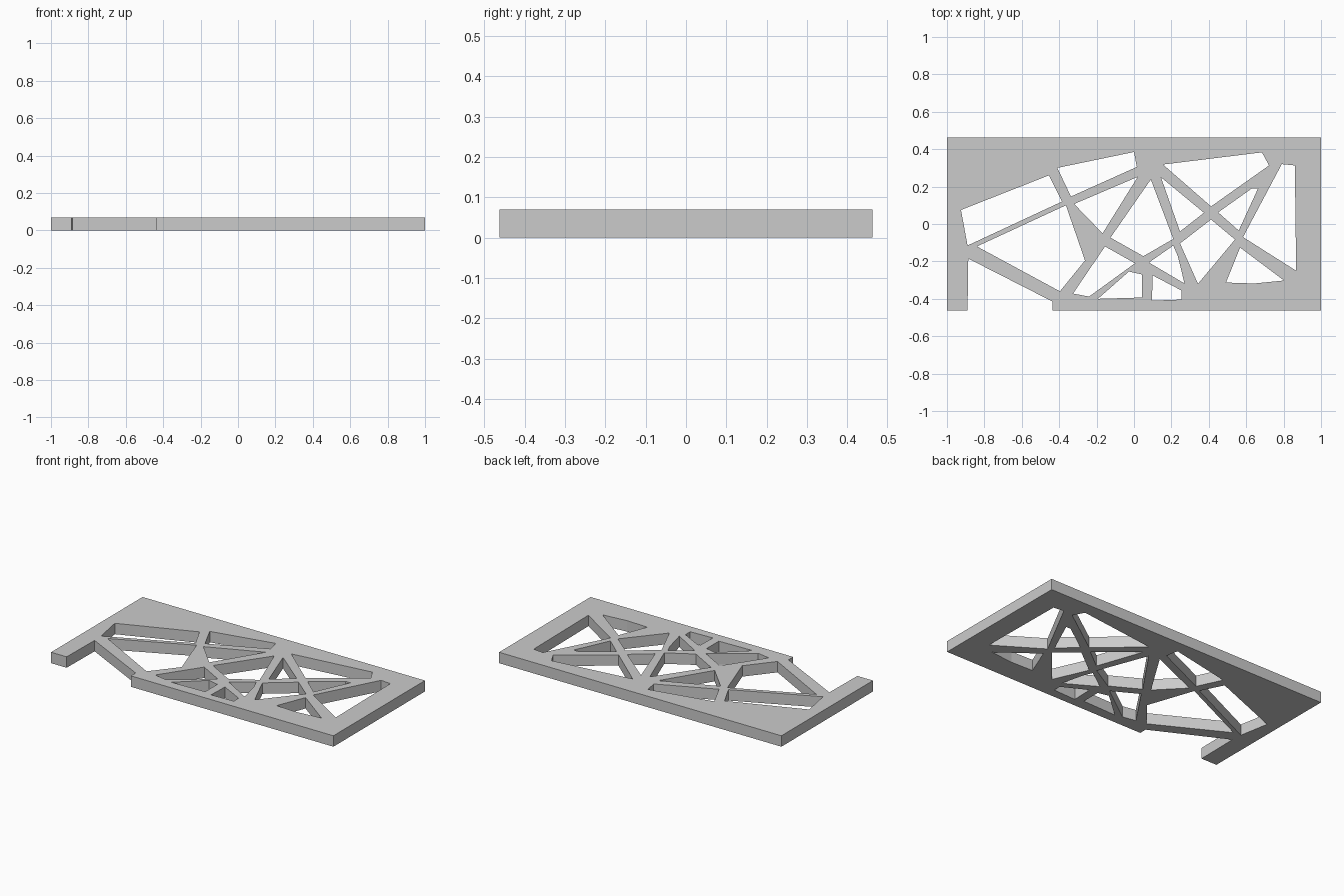
import bpy
import bmesh

if "Cube" in bpy.data.objects:
    bpy.data.objects.remove(bpy.data.objects["Cube"])

THICKNESS = 0.07
HALF_DEPTH = 0.463


def add_loop(curve, points):
    spline = curve.splines.new('POLY')
    spline.points.add(len(points) - 1)
    for p, (x, y) in zip(spline.points, points):
        p.co = (x, y, 0, 1)
    spline.use_cyclic_u = True
    spline.use_smooth = False


# outer frame, open at the front left
outline = [(-1, -HALF_DEPTH), (-.89, -HALF_DEPTH), (-.886, -.185), (-.435, -.415),
           (-.435, -HALF_DEPTH), (1, -HALF_DEPTH), (1, HALF_DEPTH), (-1, HALF_DEPTH)]

# openings between the struts, left half
left_holes = [
    [(-.925, .075), (-.455, .26), (-.385, .12), (-.89, -.115)],
    [(-.41, .30), (0, .385), (.015, .305), (-.337, .147)],
    [(-.84, -.12), (-.364, .10), (-.262, -.195), (-.396, -.36)],
    [(-.32, .107), (.02, .252), (-.168, -.05)],
    [(-.126, -.073), (.09, .238), (.21, -.08), (.05, -.172)],
    [(-.155, -.12), (.005, -.21), (-.24, -.388), (-.326, -.372)],
    [(-.027, -.254), (.043, -.27), (.043, -.393), (-.193, -.4)],
]

# openings between the struts, right half
right_holes = [
    [(.155, .318), (.684, .383), (.722, .313), (.412, .094)],
    [(.144, .25), (.374, .06), (.246, -.04)],
    [(.45, .062), (.63, .19), (.663, .19), (.56, -.035)],
    [(.412, .024), (.54, -.083), (.342, -.32), (.246, -.104)],
    [(.567, -.126), (.802, -.302), (.642, -.318), (.492, -.313)],
    [(.79, .32), (.86, .313), (.867, -.25), (.583, -.07)],
    [(.10, -.275), (.253, -.355), (.253, -.404), (.096, -.41)],
    [(.08, -.206), (.21, -.115), (.235, -.174), (.27, -.318)],
]

# filled profile extruded into the plate
curve = bpy.data.curves.new("plate_profile", 'CURVE')
curve.dimensions = '2D'
curve.fill_mode = 'BOTH'
curve.extrude = THICKNESS / 2
for loop in [outline] + left_holes + right_holes:
    add_loop(curve, loop)
plate = bpy.data.objects.new("lattice_panel", curve)
bpy.context.collection.objects.link(plate)
plate.location.z = THICKNESS / 2
bpy.context.view_layer.objects.active = plate
plate.select_set(True)
bpy.ops.object.convert(target='MESH')

# weld the walls to the top and bottom faces
plate = bpy.context.object
bm = bmesh.new()
bm.from_mesh(plate.data)
bmesh.ops.remove_doubles(bm, verts=bm.verts, dist=0.0001)
bmesh.ops.recalc_face_normals(bm, faces=bm.faces)
for f in bm.faces:
    f.smooth = False
bm.to_mesh(plate.data)
bm.free()
